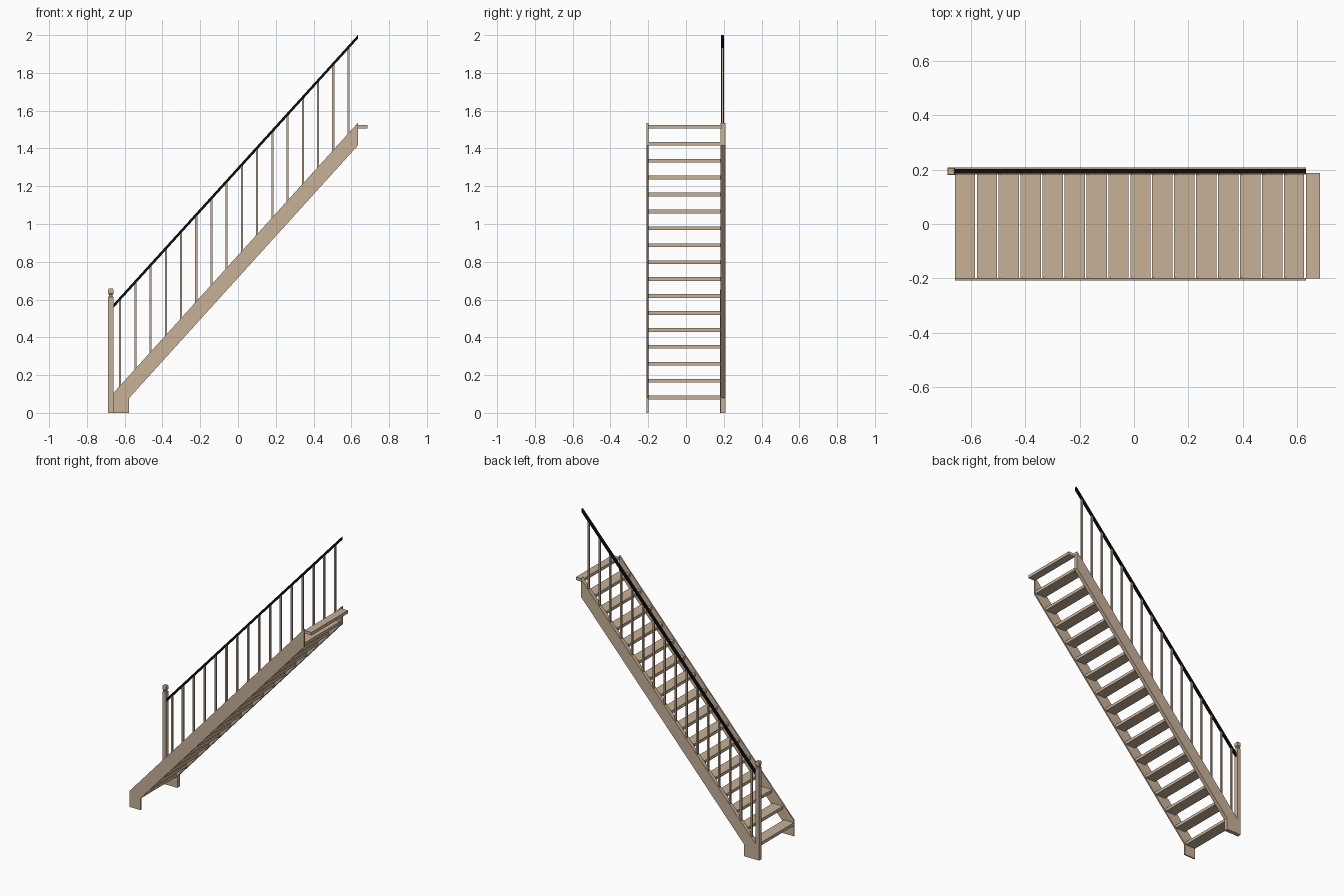
import bpy, bmesh

if "Cube" in bpy.data.objects:
    bpy.data.objects.remove(bpy.data.objects["Cube"])

def material(name, rgb):
    m = bpy.data.materials.new(name)
    m.diffuse_color = (*rgb, 1)
    m.use_nodes = True
    m.node_tree.nodes["Principled BSDF"].inputs["Base Color"].default_value = m.diffuse_color
    return m

WOOD = material("light wood", (0.57, 0.44, 0.31))
BLACK = material("black", (0.004, 0.004, 0.004))

def finish(bm, name, mat):
    bmesh.ops.recalc_face_normals(bm, faces=bm.faces)
    me = bpy.data.meshes.new(name)
    bm.to_mesh(me)
    bm.free()
    me.materials.append(mat)
    ob = bpy.data.objects.new(name, me)
    bpy.context.collection.objects.link(ob)
    return ob

def extrude_xz(name, pts, y0, y1, mat):
    """Side profile in x/z, extruded from y0 to y1."""
    bm = bmesh.new()
    face = bm.faces.new([bm.verts.new((x, y0, z)) for x, z in pts])
    res = bmesh.ops.extrude_face_region(bm, geom=[face])
    for v in res["geom"]:
        if isinstance(v, bmesh.types.BMVert):
            v.co.y = y1
    return finish(bm, name, mat)

def box(name, x0, x1, y0, y1, z0, z1, mat):
    return extrude_xz(name, [(x0, z0), (x1, z0), (x1, z1), (x0, z1)], y0, y1, mat)

X0, X1 = -0.66, 0.634
SLOPE = 1.43 / (X1 - X0)
RAIL_Y = 0.194

# Stringers: thin one in front, thicker one under the balustrade
stringer = [(X0, 0), (-0.577, 0), (-0.577, 0.078), (X1, 1.415), (X1, 1.535), (X0, 0.105)]
extrude_xz("front_stringer", stringer, -0.208, -0.199, WOOD)
extrude_xz("back_stringer", stringer, 0.182, 0.208, WOOD)

# Treads, the topmost a narrow landing nosing
STEP, RISE = 0.0808, 0.0896
for i in range(17):
    x, z = X0 + i * STEP, 0.071 + i * RISE
    depth = 0.052 if i == 16 else 0.075
    box(f"tread_{i + 1}", x, x + depth, -0.2, 0.187, z, z + 0.02, WOOD)

# Balusters, with sloped ends hidden in stringer and rail
for i in range(16):
    x = -0.624 + i * 0.0806
    h = 0.0055
    low = lambda px: 0.095 + SLOPE * (px - X0)
    high = lambda px: 0.558 + SLOPE * (px - X0)
    extrude_xz(f"baluster_{i + 1}",
               [(x - h, low(x - h)), (x + h, low(x + h)), (x + h, high(x + h)), (x - h, high(x - h))],
               RAIL_Y - h, RAIL_Y + h, WOOD)

# Handrail
extrude_xz("handrail", [(X0 - 0.002, 0.553), (X1, 1.98), (X1, 2.0), (X0 - 0.002, 0.573)],
           RAIL_Y - 0.008, RAIL_Y + 0.008, BLACK)

# Newel post with neck and cap, lofted from square sections (half width, height)
sections = [(0.0135, 0), (0.0135, 0.614), (0.010, 0.618), (0.010, 0.626),
            (0.0135, 0.631), (0.0135, 0.652), (0.011, 0.658)]
bm = bmesh.new()
rings = [[bm.verts.new((-0.6735 + sx * r, RAIL_Y + sy * r, z))
          for sx, sy in ((-1, -1), (1, -1), (1, 1), (-1, 1))] for r, z in sections]
for a, b in zip(rings, rings[1:]):
    for k in range(4):
        n = (k + 1) % 4
        bm.faces.new((a[k], a[n], b[n], b[k]))
bm.faces.new(rings[0])
bm.faces.new(rings[-1])
finish(bm, "newel_post", WOOD)
